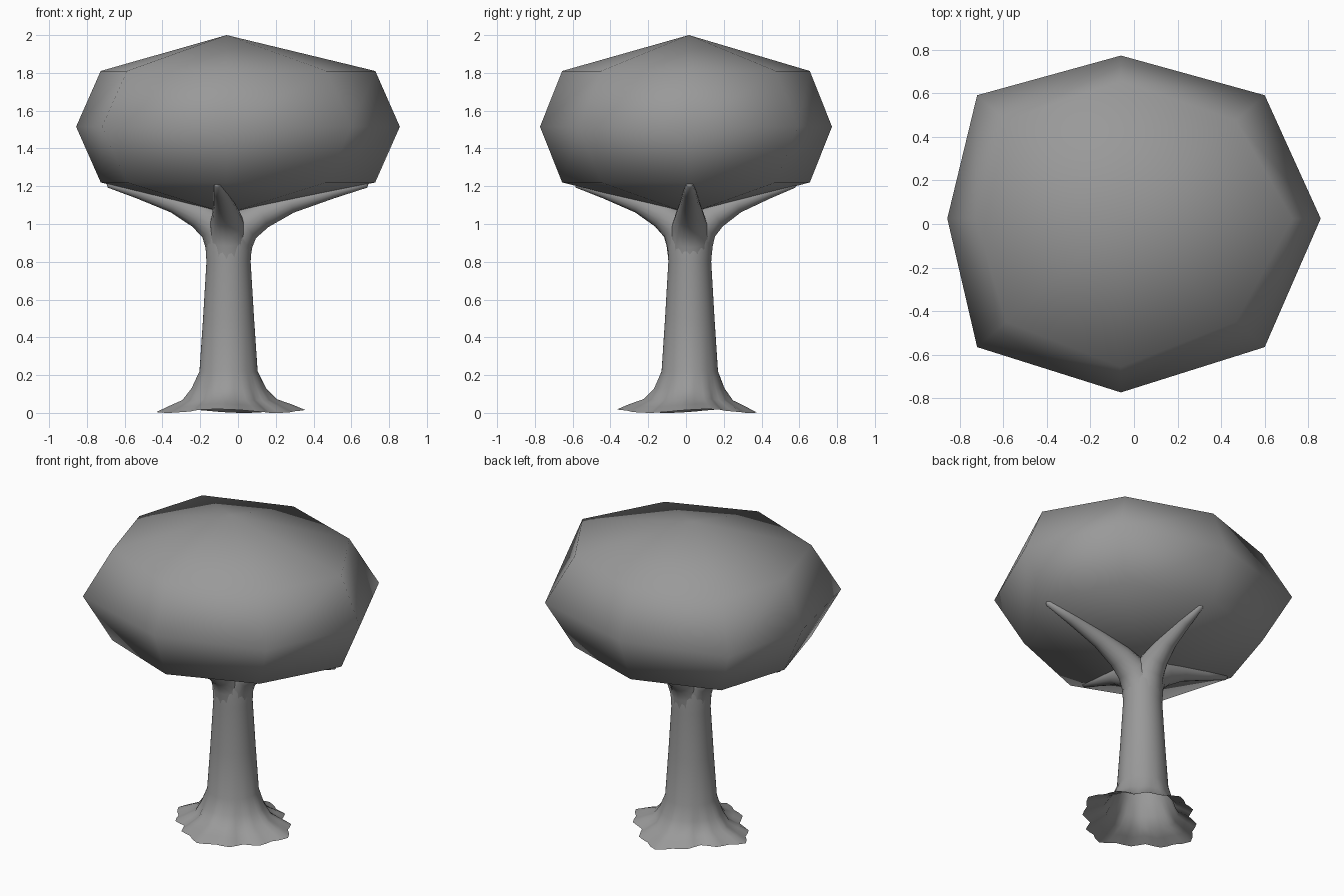
import bpy
import bmesh
from math import sin, cos, pi, tau
from mathutils import Vector

if "Cube" in bpy.data.objects:
    bpy.data.objects.remove(bpy.data.objects["Cube"])

CX, CY = -0.05, 0.02   # trunk axis

# Dark grey used by every part
grey = bpy.data.materials.new("dark_grey")
grey.diffuse_color = (0.32, 0.32, 0.32, 1)
grey.use_nodes = True
grey.node_tree.nodes["Principled BSDF"].inputs["Base Color"].default_value = grey.diffuse_color


def make_object(name, bm):
    bmesh.ops.recalc_face_normals(bm, faces=bm.faces[:])
    mesh = bpy.data.meshes.new(name)
    bm.to_mesh(mesh)
    bm.free()
    mesh.materials.append(grey)
    for p in mesh.polygons:
        p.use_smooth = True
    obj = bpy.data.objects.new(name, mesh)
    bpy.context.collection.objects.link(obj)
    return obj


def loft(name, rings, start=None, end=None):
    """Skin a stack of point rings, with optional end points as pole caps."""
    bm = bmesh.new()
    loops = [[bm.verts.new(p) for p in ring] for ring in rings]
    n = len(loops[0])
    for a, b in zip(loops, loops[1:]):
        for i in range(n):
            j = (i + 1) % n
            bm.faces.new((a[i], a[j], b[j], b[i]))
    for loop, pole in ((loops[0], start), (loops[-1], end)):
        if pole is not None:
            v = bm.verts.new(pole)
            for i in range(n):
                bm.faces.new((loop[i], loop[(i + 1) % n], v))
    return make_object(name, bm)


# Crown: 8-sided, 4-band faceted ball, slightly lopsided
def crown_ring(z, axis, diag):
    pts = []
    for i in range(8):
        c, s = round(cos(i * pi / 4), 3), round(sin(i * pi / 4), 3)
        if i % 2:
            pts.append((-0.06 + 0.66 * diag * (1 if c > 0 else -1),
                        0.013 + 0.578 * diag * (1 if s > 0 else -1), z))
        else:
            x = 0.857 * axis * c if c else -0.06
            y = 0.773 * axis * s if s else 0.025
            pts.append((x, y, z))
    return pts


loft("crown",
     [crown_ring(1.22, 0.848, 0.8), crown_ring(1.515, 1, 1), crown_ring(1.81, 0.848, 0.8)],
     start=(-0.06, 0.015, 1.055), end=(-0.06, 0.015, 2.0))


# Trunk: tapering column that flares into an open, lobed root skirt
N = 48
profile = [(0.015, 0.337, 1.0), (0.04, 0.28, 0.8), (0.07, 0.222, 0.45), (0.13, 0.185, 0.15),
           (0.22, 0.154, 0), (0.5, 0.135, 0), (0.8, 0.117, 0), (0.92, 0.124, 0),
           (1.0, 0.115, 0), (1.06, 0.08, 0)]
rings = []
for z, r, lobe in profile:
    ring = []
    for i in range(N):
        a = tau * i / N
        rr = r + lobe * (0.03 * cos(4 * a) + 0.016 * cos(12 * a))
        zz = z + (0.01 * lobe * sin(3 * a + 0.6) if z < 0.1 else 0)
        ring.append((CX + 0.012 * lobe + rr * cos(a) * (1.03 if lobe else 1),
                     CY - 0.015 * lobe + rr * sin(a) * 0.97, max(zz, 0)))
    rings.append(ring)
# lowest root tip touches the ground
low = min(p[2] for p in rings[0])
rings[0] = [(x, y, z - low) for x, y, z in rings[0]]
loft("trunk", rings, end=(CX, CY, 1.08))


# Branches: four tapering limbs growing out of the trunk and spreading under the crown
def branch(name, path, radii, sides=16):
    pts = [Vector(p) for p in path]
    rings = []
    for i, (p, r) in enumerate(zip(pts, radii)):
        t = (pts[min(i + 1, len(pts) - 1)] - pts[max(i - 1, 0)]).normalized()
        u = t.cross(Vector((0, 0, 1))).normalized()
        v = u.cross(t)
        rings.append([p + r * (cos(tau * k / sides) * u + sin(tau * k / sides) * v)
                      for k in range(sides)])
    tip = pts[-1] + (pts[-1] - pts[-2]).normalized() * radii[-1] * 0.6
    loft(name, rings, start=pts[0], end=tip)


RADII = [0.10, 0.11, 0.105, 0.092, 0.073, 0.052, 0.035, 0.018]
# outward distance and height along each limb
STEPS = [(0.0, 0.72), (0.005, 0.82), (0.03, 0.92), (0.085, 0.995), (0.18, 1.05),
         (0.33, 1.11), (0.55, 1.17), (0.73, 1.21)]
limbs = {
    "right_branch": ((1, 0), 1.0),
    "left_branch": ((-1, 0.0), 0.87),
    "back_branch": ((0.03, 1), 0.76),
    "front_branch": ((-0.1, -1), 0.82),
}
for name, ((dx, dy), scale) in limbs.items():
    path = [(CX + d * scale * dx, CY + d * scale * dy, z) for d, z in STEPS]
    branch(name, path, RADII)
